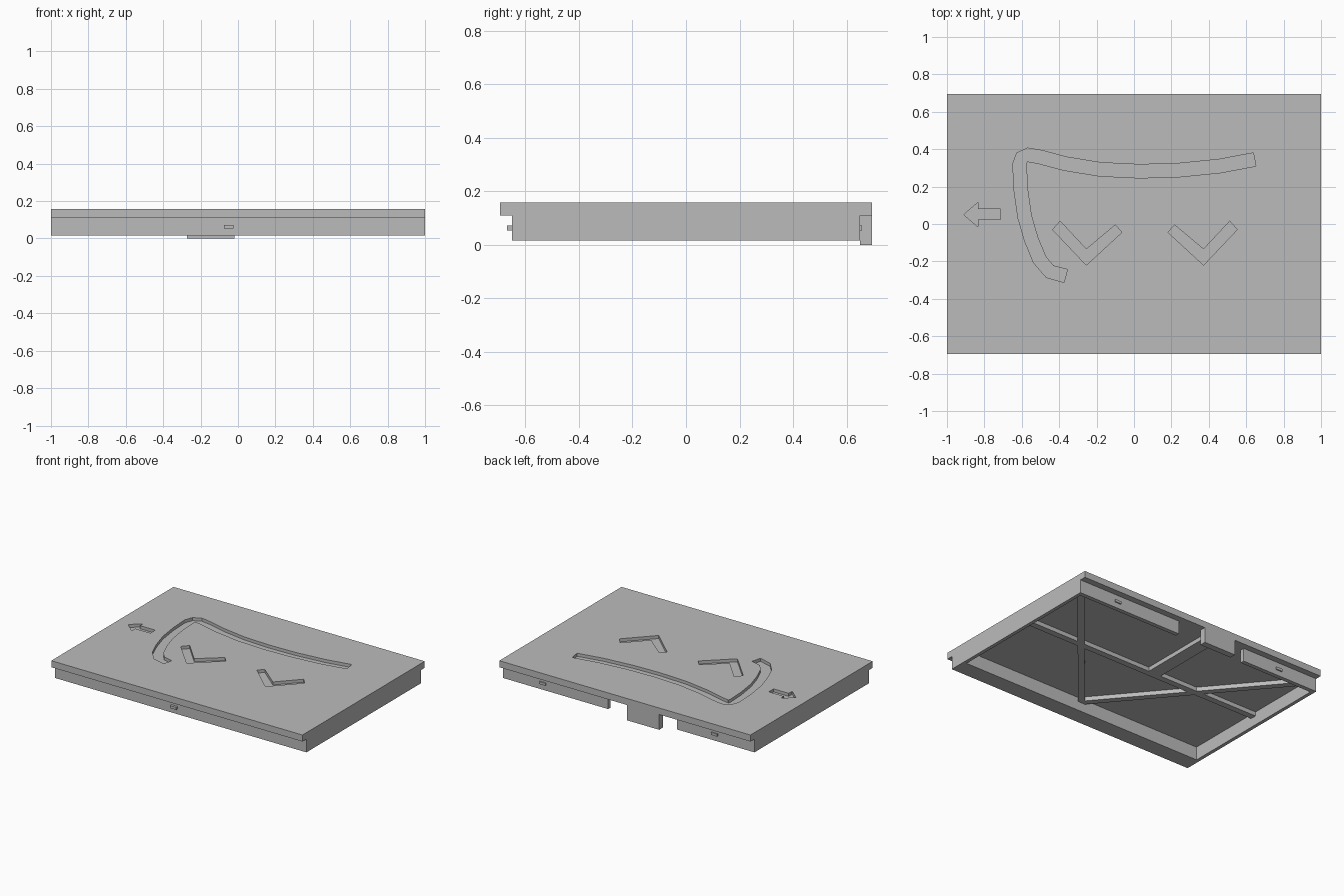
import bpy
from math import hypot
from mathutils import Vector

scene = bpy.context.scene
if "Cube" in bpy.data.objects:
    bpy.data.objects.remove(bpy.data.objects["Cube"], do_unlink=True)

grey = bpy.data.materials.new("plain grey")
grey.use_nodes = True
GREY = (0.5, 0.5, 0.5, 1)
grey.diffuse_color = GREY
grey.node_tree.nodes["Principled BSDF"].inputs["Base Color"].default_value = GREY

TOP, CEILING, RIM = 0.157, 0.11, 0.015
RIB_BOTTOM, GROOVE_FLOOR = 0.08, 0.135
FRONT, BACK = -0.65, 0.65
LIP = 0.695


def prism(name, outline, lo, hi, along_x=False):
    """Extrude a counterclockwise outline along z, or a (y, z) outline along x."""
    n = len(outline)
    place = (lambda a, b, t: (t, a, b)) if along_x else (lambda a, b, t: (a, b, t))
    verts = [place(a, b, t) for t in (lo, hi) for a, b in outline]
    faces = [list(range(n))[::-1], list(range(n, 2 * n))]
    faces += [(i, (i + 1) % n, n + (i + 1) % n, n + i) for i in range(n)]
    mesh = bpy.data.meshes.new(name)
    mesh.from_pydata(verts, [], faces)
    mesh.materials.append(grey)
    obj = bpy.data.objects.new(name, mesh)
    scene.collection.objects.link(obj)
    return obj


def box(name, x0, x1, y0, y1, z0, z1):
    return prism(name, [(x0, y0), (x1, y0), (x1, y1), (x0, y1)], z0, z1)


def bar(name, start, end, width):
    """Straight rib under the top plate."""
    a, b = Vector(start), Vector(end)
    d = (b - a).normalized() * width / 2
    side = Vector((-d.y, d.x))
    return prism(name, [a - side, b - side, b + side, a + side], RIB_BOTTOM, CEILING + 0.005)


def ribbon(path, width):
    """Counterclockwise outline of constant width around an open path."""
    left, right = [], []
    for i, (x, y) in enumerate(path):
        ax, ay = path[max(i - 1, 0)]
        bx, by = path[min(i + 1, len(path) - 1)]
        k = width / 2 / hypot(bx - ax, by - ay)
        nx, ny = -(by - ay) * k, (bx - ax) * k
        left.append((x + nx, y + ny))
        right.append((x - nx, y - ny))
    return right + left[::-1]


# Cover body: side profile with overhanging front and back lips
body = prism("cover_body", [
    (FRONT, RIM), (BACK, RIM), (BACK, CEILING), (LIP, CEILING), (LIP, TOP),
    (-LIP, TOP), (-LIP, CEILING), (FRONT, CEILING)], -1, 1, along_x=True)

# Hollow underside, open at the back around the latch
cavity = prism("cavity_cutter", [
    (-0.975, -0.53), (0.975, -0.53), (0.975, 0.62), (0.165, 0.62),
    (0.165, 0.66), (-0.385, 0.66), (-0.385, 0.62), (-0.975, 0.62)], -0.1, CEILING)
cutters = [cavity]

# Engraved arrow, chevrons and bent stroke
arrow = [(-0.91, 0.05), (-0.835, -0.015), (-0.835, 0.025), (-0.715, 0.025),
         (-0.715, 0.08), (-0.835, 0.08), (-0.835, 0.115)]
chevron = [(-0.435, -0.03), (-0.255, -0.22), (-0.065, -0.045),
           (-0.1, -0.005), (-0.255, -0.135), (-0.395, 0.015)]
mirrored = [(0.117 - x, y) for x, y in reversed(chevron)]
stroke = ribbon([
    (0.645, 0.345), (0.46, 0.31), (0.24, 0.288), (0.03, 0.282), (-0.18, 0.292),
    (-0.37, 0.323), (-0.5, 0.358), (-0.57, 0.37), (-0.6, 0.355), (-0.612, 0.32),
    (-0.605, 0.18), (-0.585, 0.04), (-0.55, -0.08), (-0.505, -0.19),
    (-0.45, -0.255), (-0.365, -0.278)], 0.072)
for outline in (arrow, chevron, mirrored, stroke):
    cutters.append(prism("groove_cutter", outline, GROOVE_FLOOR, TOP + 0.1))

# Cut the body, then drop the cutters
for cutter in cutters:
    cutter.hide_render = True
    mod = body.modifiers.new("cut", "BOOLEAN")
    mod.operation = "DIFFERENCE"
    mod.solver = "EXACT"
    mod.object = cutter
depsgraph = bpy.context.evaluated_depsgraph_get()
depsgraph.update()
cut_mesh = bpy.data.meshes.new_from_object(body.evaluated_get(depsgraph))
body.modifiers.clear()
body.data = cut_mesh
for cutter in cutters:
    bpy.data.objects.remove(cutter, do_unlink=True)

# Stiffening ribs under the plate
for side, label in ((1, "left"), (-1, "right")):
    bar(label + "_diagonal_rib", (0, -0.53), (side * 0.955, 0.6), 0.045)
bar("cross_rib", (-0.98, 0.044), (0.98, 0.044), 0.045)
bar("latch_rib", (-0.12, 0.044), (-0.12, 0.65), 0.1)

# Latch tab and small locating pins
box("latch_tab", -0.273, -0.018, BACK, LIP, 0, CEILING)
box("front_pin", -0.075, -0.025, FRONT - 0.018, FRONT, 0.053, 0.071)
for side, label in ((1, "left"), (-1, "right")):
    x = side * 0.683
    box(label + "_back_pin", x - 0.025, x + 0.025, BACK, BACK + 0.008, 0.053, 0.071)
